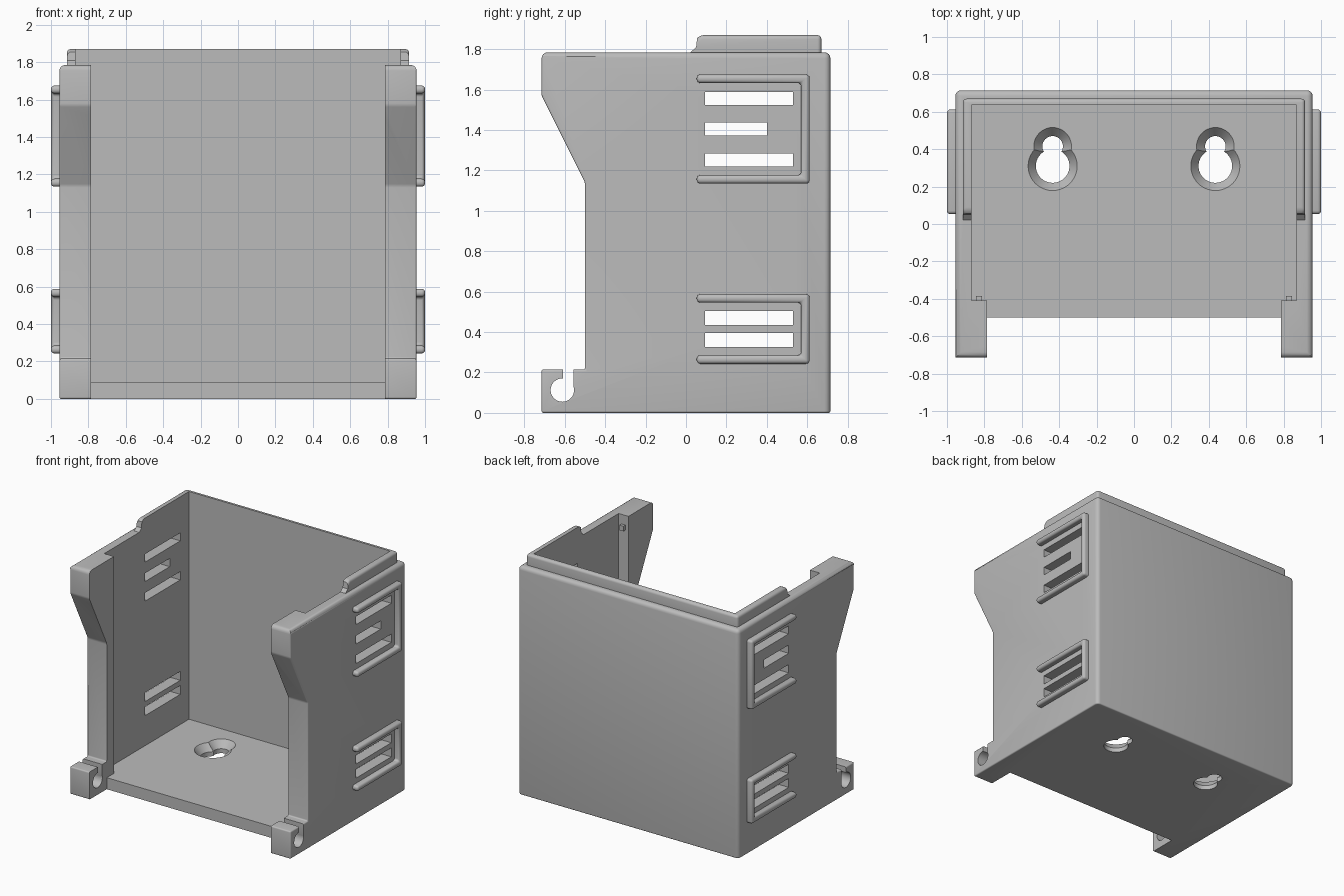
import bpy, bmesh
from mathutils import Matrix, Vector

cube = bpy.data.objects.get("Cube")
if cube:
    bpy.data.objects.remove(cube, do_unlink=True)

grey = bpy.data.materials.new("matte grey")
grey.use_nodes = True
grey.diffuse_color = (0.5, 0.5, 0.5, 1)
grey.node_tree.nodes["Principled BSDF"].inputs["Base Color"].default_value = (0.5, 0.5, 0.5, 1)


def finish(bm, name):
    bmesh.ops.recalc_face_normals(bm, faces=bm.faces)
    mesh = bpy.data.meshes.new(name)
    bm.to_mesh(mesh)
    bm.free()
    mesh.materials.append(grey)
    obj = bpy.data.objects.new(name, mesh)
    bpy.context.collection.objects.link(obj)
    return obj


def side_profile(name, points, x0, x1, bevels=()):
    """Extrude a (y, z) outline along x; bevels = (width, edge test) pairs."""
    bm = bmesh.new()
    face = bm.faces.new([bm.verts.new((x0, y, z)) for y, z in points])
    new = bmesh.ops.extrude_face_region(bm, geom=[face])["geom"]
    bmesh.ops.translate(bm, vec=(x1 - x0, 0, 0),
                        verts=[g for g in new if isinstance(g, bmesh.types.BMVert)])
    bmesh.ops.recalc_face_normals(bm, faces=bm.faces)
    for width, test in bevels:
        edges = [e for e in bm.edges if test((e.verts[0].co + e.verts[1].co) / 2)]
        bmesh.ops.bevel(bm, geom=edges, offset=width, segments=4, profile=0.5,
                        affect='EDGES', clamp_overlap=True)
    return finish(bm, name)


def box(name, x0, x1, y0, y1, z0, z1):
    return side_profile(name, [(y0, z0), (y1, z0), (y1, z1), (y0, z1)], x0, x1)


def cylinder(name, centre, r_low, r_high, depth, along_x=False):
    bm = bmesh.new()
    spin = Matrix.Rotation(1.5707963, 4, 'Y') if along_x else Matrix()
    bmesh.ops.create_cone(bm, cap_ends=True, segments=40, radius1=r_low, radius2=r_high,
                          depth=depth, matrix=Matrix.Translation(centre) @ spin)
    return finish(bm, name)


def combine(target, tool, operation='DIFFERENCE'):
    mod = target.modifiers.new("combine", 'BOOLEAN')
    mod.operation, mod.object, mod.solver = operation, tool, 'EXACT'
    bpy.context.view_layer.objects.active = target
    bpy.ops.object.modifier_apply(modifier=mod.name)
    bpy.data.objects.remove(tool, do_unlink=True)


# Outer body, later hollowed out
W, D, TOP = 0.955, 0.715, 1.785
outline = [(-D, 0), (D, 0), (D, TOP), (-D, TOP), (-D, 1.57), (-0.5, 1.14),
           (-0.5, 0.215), (-D, 0.215)]
holder = side_profile("holder_body", outline, -W, W, [
    (0.03, lambda c: c.z > TOP - 0.01 or (c.y > D - 0.01 and 0.3 < c.z < 1.5)),
    (0.01, lambda c: c.z < 0.01 or (c.y < -0.49 and c.z < 1.75))])

# Raised lip around the back and sides
lip = side_profile("lip", [(0.02, 1.7), (0.67, 1.7), (0.67, 1.87), (0.07, 1.87),
                           (0.055, 1.855), (0.05, 1.81), (0.02, 1.783)], -0.915, 0.915,
                   [(0.02, lambda c: c.z > 1.86 or (c.y > 0.66 and c.z > 1.71))])
combine(holder, lip, 'UNION')

# Cavity, front opening and the cutaway ahead of the floor
combine(holder, box("cavity", -0.87, 0.87, -0.41, 0.637, 0.09, 3))
combine(holder, box("front_opening", -0.785, 0.785, -1, -0.4, 0.09, 3))
combine(holder, box("floor_cutaway", -0.785, 0.785, -1, -0.5, -1, 3))

# Side vents through both walls
for y_end, z0, z1 in [(0.53, 1.525, 1.588), (0.4, 1.373, 1.438), (0.53, 1.22, 1.285),
                      (0.53, 0.435, 0.505), (0.53, 0.325, 0.395)]:
    combine(holder, box("vent", -1.2, 1.2, 0.095, y_end, z0, z1))

# Hinge sockets in the front feet
combine(holder, cylinder("socket", (0, -0.612, 0.113), 0.058, 0.058, 3, True))
combine(holder, box("socket_slot", -1.2, 1.2, -0.61, -0.556, 0.11, 0.4))

# Countersunk keyholes in the floor
for x in (-0.435, 0.435):
    for y, hole, rim in [(0.31, 0.09, 0.13), (0.415, 0.055, 0.1)]:
        combine(holder, cylinder("keyhole", (x, y, 0), hole, hole, 0.5))
        combine(holder, cylinder("countersink", (x, y, 0.065), hole, rim + 0.005, 0.06))

# Bracket-shaped ribs around the vents, and small pins behind the posts
parts = [holder]
for side, s in (("left", 1), ("right", -1)):
    for level, z0, z1 in (("upper", 1.135, 1.675), ("lower", 0.243, 0.588)):
        t, y0, y1 = 0.042, 0.053, 0.612
        bracket = [(y0, z0), (y1, z0), (y1, z1), (y0, z1), (y0, z1 - t),
                   (y1 - t, z1 - t), (y1 - t, z0 + t), (y0, z0 + t)]
        parts.append(side_profile(f"{side}_{level}_rib", bracket, s * 0.92, s,
                                  [(0.018, lambda c: True)]))
    for level, z in (("upper", 1.69), ("lower", 0.2)):
        parts.append(box(f"{side}_{level}_pin", s * 0.812, s * 0.845,
                         -0.42, -0.385, z - 0.02, z + 0.02))

# Smooth the rounded edges only
bpy.ops.object.select_all(action='DESELECT')
for obj in parts:
    obj.select_set(True)
bpy.context.view_layer.objects.active = holder
bpy.ops.object.shade_smooth_by_angle(angle=0.6)
